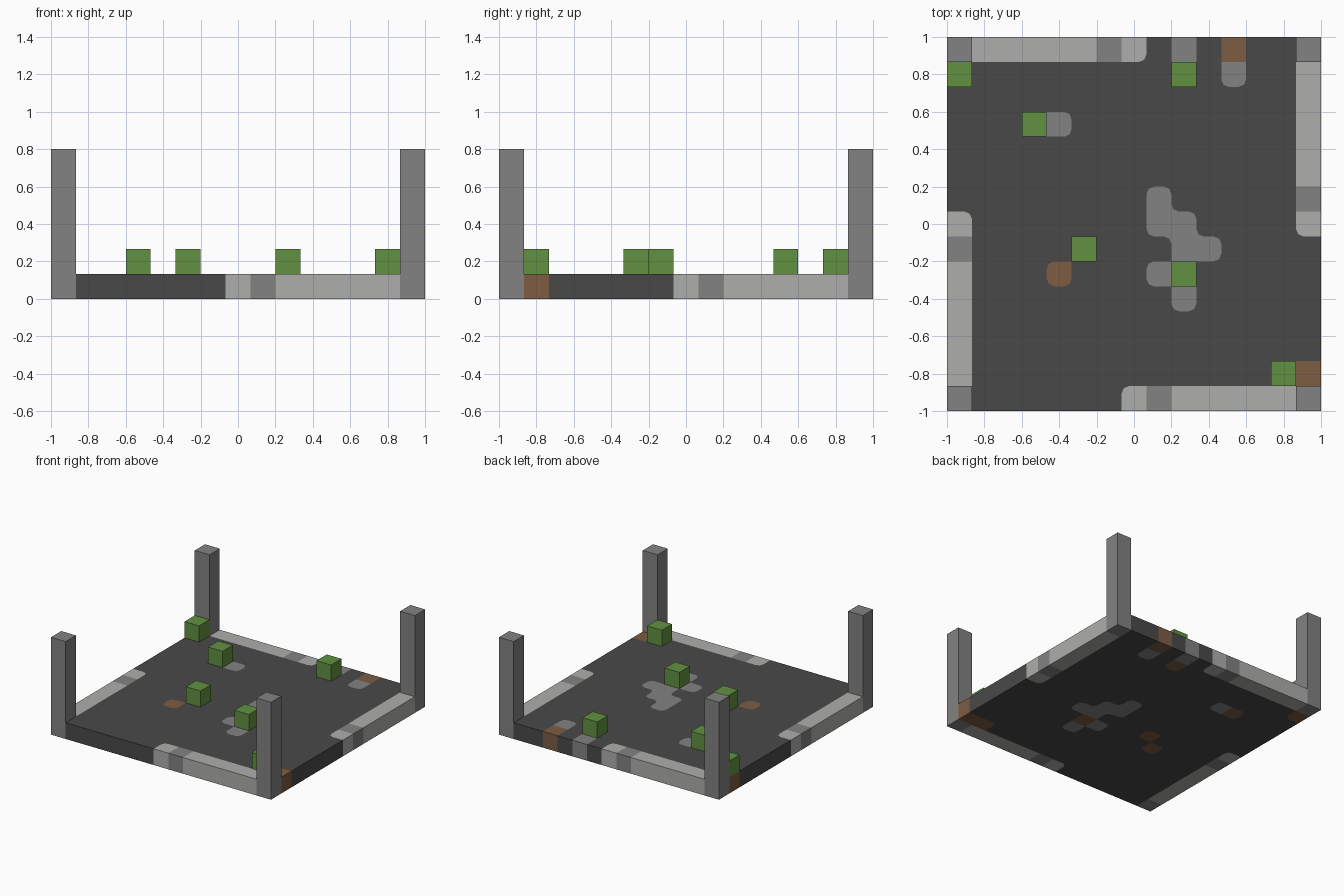
import bpy
import bmesh
from collections import Counter
from mathutils import Matrix, Vector

cube = bpy.data.objects.get("Cube")
if cube:
    bpy.data.objects.remove(cube, do_unlink=True)

N = 15                # tiles per side
C = 2 / N             # tile size
R = 0.04              # rounding of patch corners

# Floor plan, back row first: S stone, L light stone, D dirt, . dark ground
PLAN = """
SLLLLLSL.S.D..S
D........D.S..L
..............L
...DS.........L
..............L
..............L
........S.....S
L.......SS....L
S....D...SS....
L...D...SD.....
L........S.....
L..............
L..............
L............DD
S......LSLLLLLS
""".split()[::-1]
GRASS = [(0, 13), (9, 13), (3, 11), (5, 6), (9, 5), (13, 1)]


def material(name, rgb):
    lin = [((v / 255 + 0.055) / 1.055) ** 2.4 for v in rgb] + [1]
    m = bpy.data.materials.new(name)
    m.use_nodes = True
    m.diffuse_color = lin
    m.node_tree.nodes["Principled BSDF"].inputs["Base Color"].default_value = lin
    return m


DARK = material("dark_ground", (73, 73, 73))
STONE = material("mid_stone", (130, 130, 130))
LIGHT = material("light_stone", (174, 174, 172))
DIRT = material("dirt_brown", (125, 92, 67))
GREEN = material("leaf_green", (97, 145, 64))
ORDER = ".SLD"


def add_object(name, bm, mats):
    me = bpy.data.meshes.new(name)
    bm.to_mesh(me)
    bm.free()
    for m in mats:
        me.materials.append(m)
    ob = bpy.data.objects.new(name, me)
    bpy.context.collection.objects.link(ob)
    return ob


def block(name, i, j, z0, z1, mat):
    bm = bmesh.new()
    place = Matrix.Translation(((i + 0.5) * C - 1, (j + 0.5) * C - 1, (z0 + z1) / 2))
    bmesh.ops.create_cube(bm, size=1, matrix=place @ Matrix.Diagonal((C, C, z1 - z0, 1)))
    add_object(name, bm, [mat])


def corner_majority(i, j):
    """Tile kind filling a rounded grid corner, or None for a sharp one."""
    if not (0 < i < N and 0 < j < N):
        return None
    kinds = Counter(PLAN[b][a] for a in (i - 1, i) for b in (j - 1, j))
    kind, count = kinds.most_common(1)[0]
    return kind if count == 3 else None


def arc(i, j, d):
    """Rounded corner points around a grid corner, towards quadrant d."""
    p = Vector((i * C - 1, j * C - 1))
    k = R * 0.293
    pts = [p + Vector((d[0] * R, 0)), p + Vector((d[0] * k, d[1] * k)),
           p + Vector((0, d[1] * R))]
    return pts if d[0] * d[1] > 0 else pts[::-1]


# Floor slab: tiles on top and bottom, border faces on the sides
bm = bmesh.new()


def face(points, kind):
    f = bm.faces.new([bm.verts.new(p) for p in points])
    f.material_index = ORDER.index(kind)


def both_sides(points, kind):
    face([(p.x, p.y, C) for p in points], kind)
    face([(p.x, p.y, 0) for p in reversed(points)], kind)


QUADS = [(1, 1), (-1, 1), (-1, -1), (1, -1)]     # counter-clockwise
for j in range(N):
    for i in range(N):
        kind = PLAN[j][i]
        outline = []
        for d in QUADS:
            a, b = i + (d[0] < 0), j + (d[1] < 0)
            if corner_majority(a, b):
                outline += arc(a, b, d)[::-1]
            else:
                outline.append(Vector((a * C - 1, b * C - 1)))
        both_sides(outline, kind)

        x0, y0 = i * C - 1, j * C - 1
        x1, y1 = x0 + C, y0 + C
        for edge, p, q in ((j == 0, (x0, y0), (x1, y0)), (i == N - 1, (x1, y0), (x1, y1)),
                           (j == N - 1, (x1, y1), (x0, y1)), (i == 0, (x0, y1), (x0, y0))):
            if edge:
                face([(*p, 0), (*q, 0), (*q, C), (*p, C)], kind)

# Fillers where a patch corner is rounded off
for j in range(1, N):
    for i in range(1, N):
        kind = corner_majority(i, j)
        if kind:
            ring = []
            for d in QUADS:
                ring += arc(i, j, d)[:2]
            both_sides(ring, kind)

bmesh.ops.remove_doubles(bm, verts=bm.verts, dist=0.0005)
add_object("floor_slab", bm, [DARK, STONE, LIGHT, DIRT])

# Corner pillars stand on the slab
for side_x, i in (("right", 0), ("left", N - 1)):
    for side_y, j in (("front", 0), ("back", N - 1)):
        block(f"pillar_{side_y}_{side_x}", i, j, C, 6 * C, STONE)

# Grass cubes
for n, (i, j) in enumerate(GRASS, 1):
    block(f"grass_block_{n}", i, j, C, 2 * C, GREEN)
